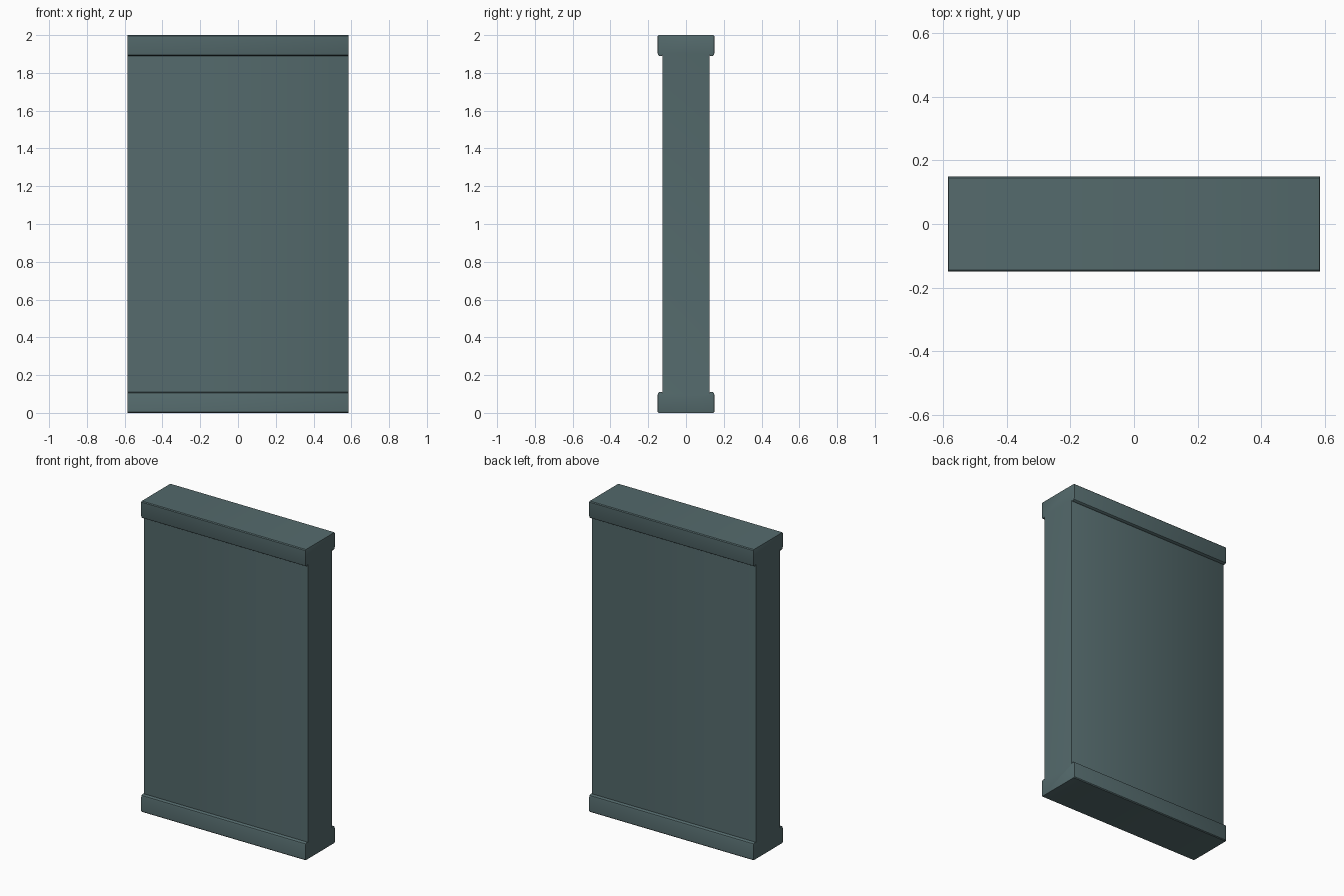
import bpy, bmesh, math

if "Cube" in bpy.data.objects:
    bpy.data.objects.remove(bpy.data.objects["Cube"])

HALF_X = 0.585   # half length along x
mat = bpy.data.materials.new("slate teal")
mat.diffuse_color = (0.089, 0.144, 0.150, 1)
mat.use_nodes = True
mat.node_tree.nodes["Principled BSDF"].inputs["Base Color"].default_value = mat.diffuse_color

# Quarter of the I-shaped cross-section (y, height from the floor), outside corner inward
quarter = [(0.145, 0.0), (0.150, 0.005), (0.150, 0.097), (0.147, 0.106),
           (0.139, 0.111), (0.129, 0.111), (0.124, 0.105)]
right = quarter + [(y, 2 - z) for y, z in reversed(quarter)]
profile = right + [(-y, z) for y, z in reversed(right)]

# Wall panel with flanged top and base, extruded along x
bm = bmesh.new()
verts = [bm.verts.new((-HALF_X, y, z)) for y, z in profile]
cap = bm.faces.new(verts)
ext = bmesh.ops.extrude_face_region(bm, geom=[cap], use_keep_orig=True)
moved = [v for v in ext["geom"] if isinstance(v, bmesh.types.BMVert)]
bmesh.ops.translate(bm, verts=moved, vec=(2 * HALF_X, 0, 0))
bmesh.ops.recalc_face_normals(bm, faces=bm.faces)

# Small rounding around both end caps
ends = [e for e in bm.edges if abs(e.verts[0].co.x - e.verts[1].co.x) < 1e-5]
bmesh.ops.bevel(bm, geom=ends, offset=0.010, segments=2, profile=0.5,
                affect='EDGES', clamp_overlap=True)
bmesh.ops.recalc_face_normals(bm, faces=bm.faces)

mesh = bpy.data.meshes.new("wall_panel")
bm.to_mesh(mesh)
bm.free()
mesh.materials.append(mat)
panel = bpy.data.objects.new("wall_panel", mesh)
bpy.context.collection.objects.link(panel)

bpy.context.view_layer.objects.active = panel
panel.select_set(True)
bpy.ops.object.shade_smooth_by_angle(angle=math.radians(35))
